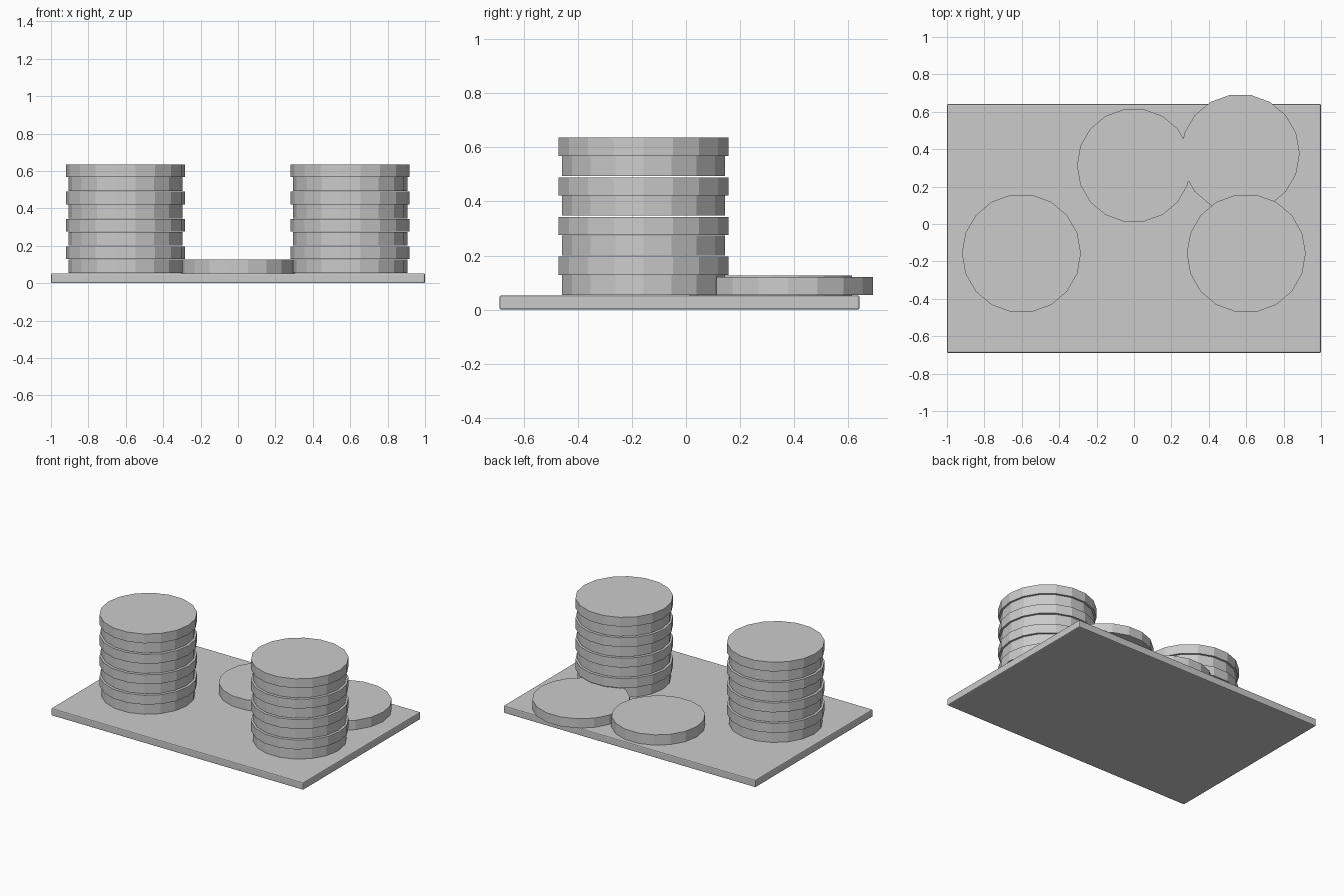
import bpy

if "Cube" in bpy.data.objects:
    bpy.data.objects.remove(bpy.data.objects["Cube"])

SIDES = 18
DISH_R, DISH_H = 0.305, 0.074
LID_R, LID_H = 0.318, 0.067
TRAY_TOP = 0.053
STEP = 0.1465


def disc(name, x, y, z, radius, height):
    """Flat-shaded 18-sided disc whose underside sits at z."""
    bpy.ops.mesh.primitive_cylinder_add(
        vertices=SIDES, radius=radius, depth=height,
        location=(x, y, z + height / 2), rotation=(0, 0, 1.5707963))
    bpy.context.object.name = name


# Tray with softened edges
bpy.ops.mesh.primitive_cube_add(size=1, location=(0, -0.024, TRAY_TOP / 2))
tray = bpy.context.object
tray.name = "tray"
tray.scale = (2.0, 1.33, TRAY_TOP)
bpy.ops.object.transform_apply(location=False, rotation=False, scale=True)
bevel = tray.modifiers.new("edge_bevel", 'BEVEL')
bevel.width = 0.007
bevel.segments = 2

# Two stacks of four lidded dishes
for side, x in (("left", -0.602), ("right", 0.6)):
    for i in range(4):
        z = TRAY_TOP + 0.001 + i * STEP
        disc(f"{side}_dish_{i + 1}", x, -0.157, z, DISH_R, DISH_H)
        disc(f"{side}_lid_{i + 1}", x, -0.157, z + DISH_H + 0.001, LID_R, LID_H)

# Loose dish, with its lid lying beside it
disc("loose_dish", 0.0, 0.313, TRAY_TOP, DISH_R, DISH_H)
disc("loose_lid", 0.568, 0.377, TRAY_TOP + 0.001, LID_R, LID_H)
